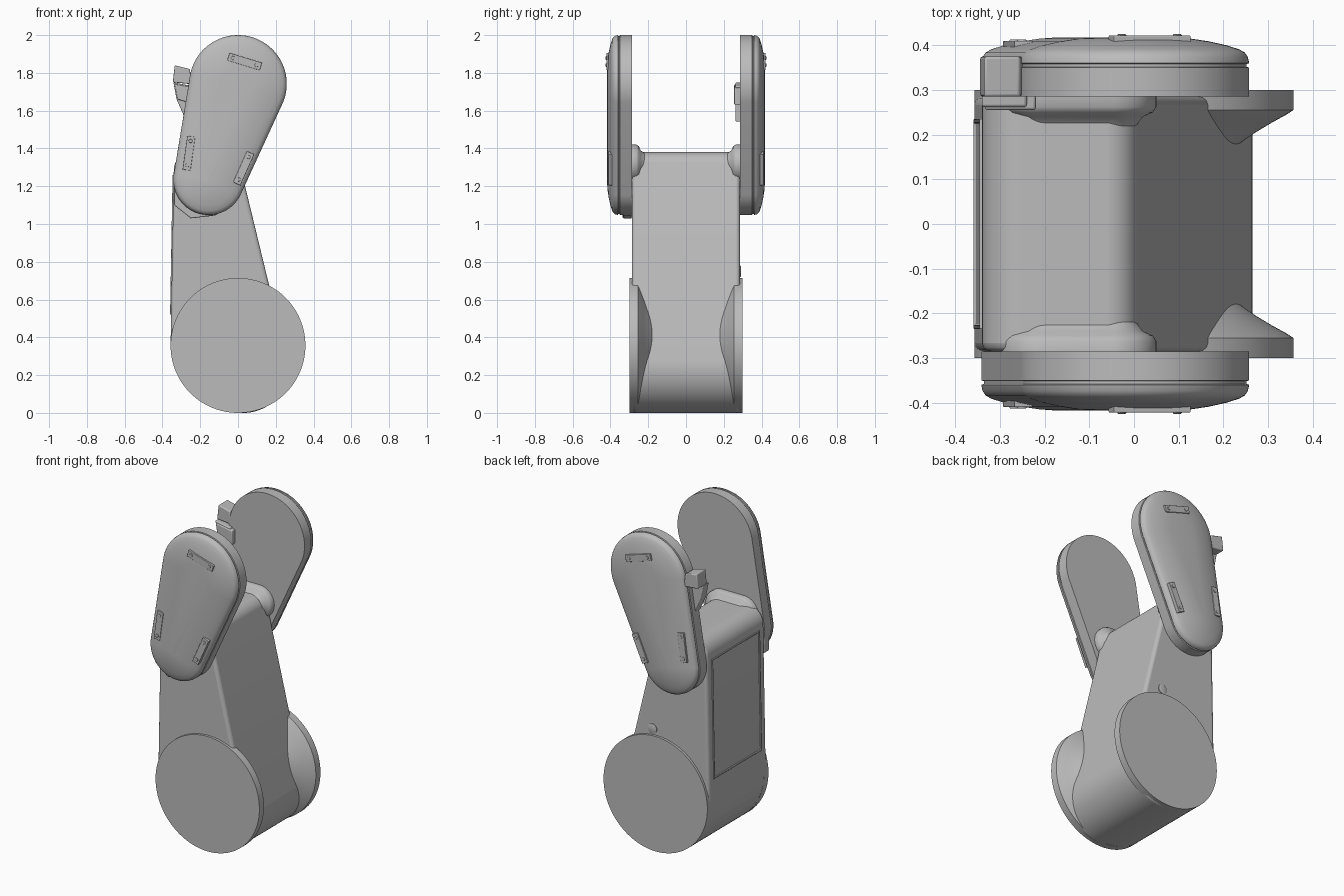
import bpy, bmesh, math
from mathutils import Matrix, Vector

cube = bpy.data.objects.get("Cube")
if cube:
    bpy.data.objects.remove(cube)

grey = bpy.data.materials.new("plain_grey")
grey.use_nodes = True
colour = (0.5, 0.5, 0.5, 1)
grey.diffuse_color = colour
grey.node_tree.nodes["Principled BSDF"].inputs["Base Color"].default_value = colour


def finish(name, bm, bevel=0, angle=30):
    bmesh.ops.recalc_face_normals(bm, faces=bm.faces)
    mesh = bpy.data.meshes.new(name)
    bm.to_mesh(mesh)
    bm.free()
    mesh.materials.append(grey)
    ob = bpy.data.objects.new(name, mesh)
    bpy.context.collection.objects.link(ob)
    if bevel:
        mod = ob.modifiers.new("soft_edges", "BEVEL")
        mod.width = bevel
        mod.segments = 3
        mod.limit_method = "ANGLE"
        mod.angle_limit = math.radians(50)
    bpy.ops.object.select_all(action="DESELECT")
    ob.select_set(True)
    bpy.context.view_layer.objects.active = ob
    bpy.ops.object.shade_smooth_by_angle(angle=math.radians(angle))
    return ob


def outline(circles, inset=0, n=128):
    """Rounded hull around circles given as (x, z, radius)."""
    pts = []
    for i in range(n):
        a = math.tau * i / n
        c, s = math.cos(a), math.sin(a)
        x, z, r = max(circles, key=lambda k: k[0] * c + k[1] * s + k[2])
        pts.append((x + (r - inset) * c, z + (r - inset) * s))
    return pts


def loft(name, circles, sections, bevel=0, angle=30):
    """Skin the hull through sections given as (inset, y)."""
    bm = bmesh.new()
    rings = [[bm.verts.new((x, y, z)) for x, z in outline(circles, d)]
             for d, y in sections]
    for a, b in zip(rings, rings[1:]):
        for i in range(len(a)):
            j = (i + 1) % len(a)
            bm.faces.new((a[i], a[j], b[j], b[i]))
    bm.faces.new(rings[0])
    bm.faces.new(rings[-1])
    bmesh.ops.remove_doubles(bm, verts=bm.verts, dist=1e-6)
    return finish(name, bm, bevel, angle)


def prism(name, profile, y0, y1, bevel=0.006):
    bm = bmesh.new()
    face = bm.faces.new([bm.verts.new((x, y0, z)) for x, z in profile])
    ext = bmesh.ops.extrude_face_region(bm, geom=[face])
    moved = [v for v in ext["geom"] if isinstance(v, bmesh.types.BMVert)]
    bmesh.ops.translate(bm, verts=moved, vec=(0, y1 - y0, 0))
    return finish(name, bm, bevel)


# Upright body: round foot, sloped right face, arched top
foot = [(0.297 * math.cos(a), 0.357 + 0.297 * math.sin(a), 0.06)
        for a in [math.pi * (1 + i / 20) for i in range(11)]]
body = foot + [(0.03, 0.235, 0.235), (-0.245, 1.285, 0.095), (-0.065, 1.305, 0.075)]
loft("body", body, [(0, -0.285), (0, 0.285)], 0.018)

# Framed service panel on the left-hand face of the upright
bm = bmesh.new()
tilt = Matrix.Rotation(0.018, 4, "Y")
bmesh.ops.create_cube(bm, size=1, matrix=Matrix.Translation((-0.344, 0, 0.89)) @ tilt
                      @ Matrix.Diagonal((0.018, 0.47, 0.74, 1)))
bm.faces.ensure_lookup_table()
outer = min(bm.faces, key=lambda f: f.calc_center_median().x)
bmesh.ops.inset_region(bm, faces=[outer], thickness=0.012)
bmesh.ops.inset_region(bm, faces=[outer], thickness=0.003, depth=-0.006)
finish("service_panel", bm, 0.002)

# Rounded paddle outline and its domed cover
paddle = [(0, 1.742, 0.258), (-0.155, 1.235, 0.187)]
dome = [(0, 0.285), (0, 0.35), (0.006, 0.352), (0.006, 0.358), (0, 0.36), (0.003, 0.374),
        (0.010, 0.384), (0.022, 0.391), (0.05, 0.400), (0.09, 0.409), (0.13, 0.415), (0.17, 0.418)]
# Mounting strips: x, z, outer y, length, angle
strips = [(0.035, 1.86, 0.422, 0.18, -17), (-0.26, 1.375, 0.41, 0.18, 82),
          (0.03, 1.295, 0.412, 0.18, 66)]

for side, label in ((-1, "front"), (1, "back")):
    # Flared end disc of the foot
    loft(label + "_end_disc", [(0, 0.357, 0.357)],
         [(d, side * y) for d, y in ((0, 0.30), (0, 0.255), (0.012, 0.247), (0.05, 0.226),
                                     (0.085, 0.205), (0.112, 0.186), (0.15, 0.16))], angle=40)
    # Raised lip where the arched top meets the paddle
    loft(label + "_top_lip", [(-0.20, 1.32, 0.1), (-0.05, 1.32, 0.1)],
         [(d, side * y) for d, y in ((0, 0.29), (0, 0.262), (0.008, 0.25),
                                     (0.03, 0.24), (0.045, 0.22))], angle=50)
    loft(label + "_paddle", paddle, [(d, side * y) for d, y in dome])

    # Mounting strips with rivets
    for n, (x, z, y, length, deg) in enumerate(strips, 1):
        bm = bmesh.new()
        place = Matrix.Translation((x, side * (y - 0.012), z)) @ Matrix.Rotation(-math.radians(deg), 4, "Y")
        bmesh.ops.create_cube(bm, size=1, matrix=place @ Matrix.Diagonal((length, 0.024, 0.042, 1)))
        for end in (-1, 1):
            spot = Matrix.Translation((end * (length / 2 - 0.025), side * 0.012, 0))
            bmesh.ops.create_cone(bm, cap_ends=True, segments=16, radius1=0.01, radius2=0.01, depth=0.006,
                                  matrix=place @ spot @ Matrix.Rotation(math.pi / 2, 4, "X"))
        finish(f"{label}_strip_{n}", bm, 0.002)

# Chamfered flange under the front paddle
prism("front_paddle_flange", [(-0.338, 1.24), (-0.338, 1.10), (-0.25, 1.03),
                              (-0.12, 1.045), (-0.03, 1.10), (-0.03, 1.24)], -0.335, -0.285)

# Latch on the edge of the back paddle
prism("latch_block", [(-0.335, 1.84), (-0.255, 1.82), (-0.245, 1.74), (-0.345, 1.75)], 0.285, 0.375)
prism("latch_arm", [(-0.342, 1.75), (-0.24, 1.73), (-0.24, 1.54), (-0.285, 1.57), (-0.325, 1.66)], 0.262, 0.32)
prism("latch_pad", [(-0.335, 1.74), (-0.22, 1.72), (-0.22, 1.63), (-0.32, 1.66)], 0.255, 0.29)

# Small button on the back of the upright
loft("back_button", [(0.03, 0.75, 0.03)], [(0, 0.27), (0, 0.289), (0.004, 0.291)])
